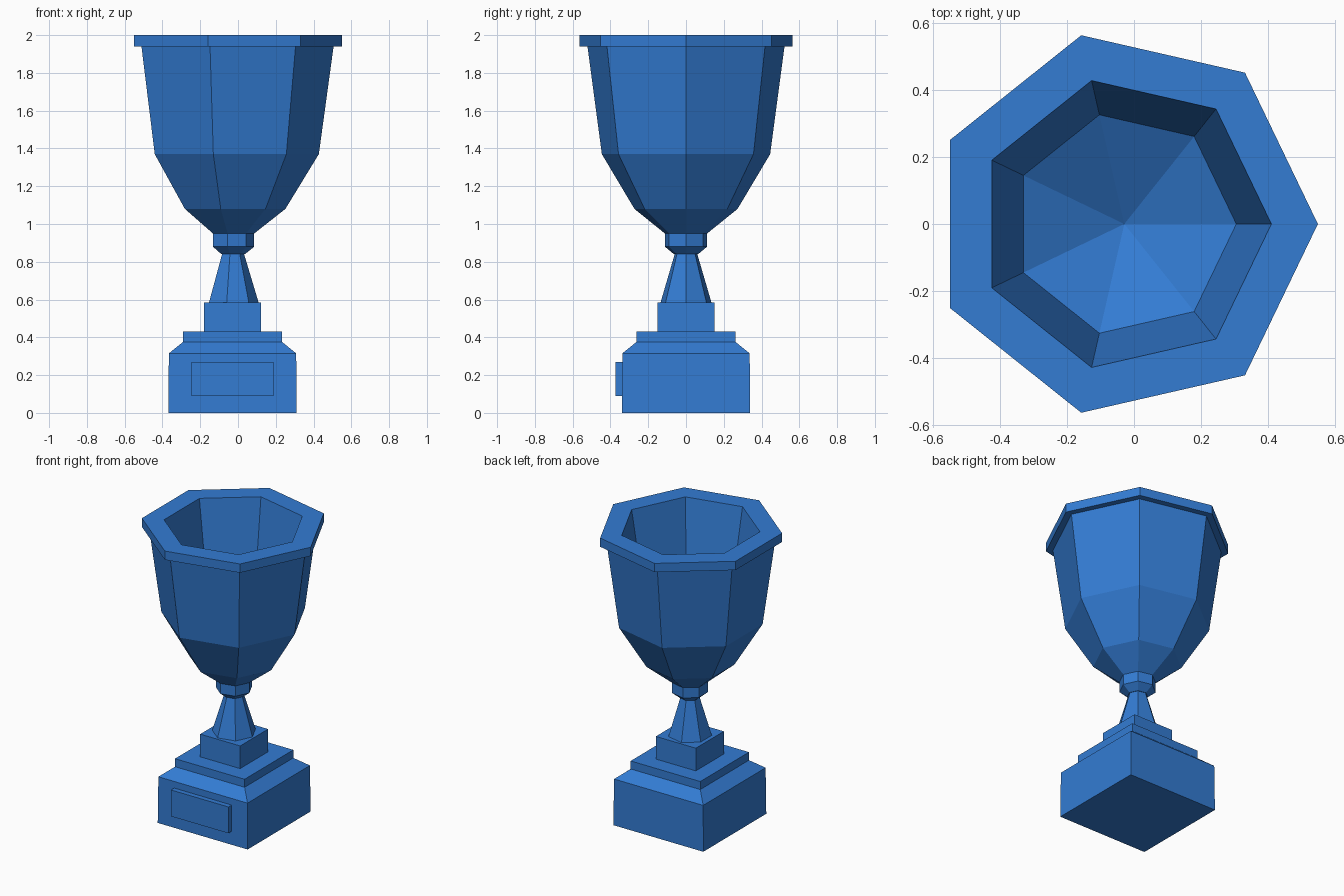
import bpy, bmesh, math

cube = bpy.data.objects.get("Cube")
if cube:
    bpy.data.objects.remove(cube)

AXIS_X = -0.029  # the seven-sided cup is centred slightly off the bounding box

blue = bpy.data.materials.new("trophy_blue")
blue.use_nodes = True
colour = (0.033, 0.2, 0.65, 1)
blue.diffuse_color = colour
blue.node_tree.nodes["Principled BSDF"].inputs["Base Color"].default_value = colour


def lathe(name, profile, sides, turn=0.0):
    """Sweep (radius, z) points around the axis; end rings are capped, zero radius is a tip."""
    bm = bmesh.new()
    rings = []
    for r, z in profile:
        if r == 0:
            rings.append([bm.verts.new((0, 0, z))] * sides)
            continue
        angles = [turn + math.tau * i / sides for i in range(sides)]
        rings.append([bm.verts.new((r * math.cos(a), r * math.sin(a), z)) for a in angles])
    for low, high in zip(rings, rings[1:]):
        for i in range(sides):
            j = (i + 1) % sides
            corners = [low[i], low[j], high[j], high[i]]
            bm.faces.new(list(dict.fromkeys(corners)))
    for ring in (rings[0], rings[-1]):
        if len(set(ring)) == sides:
            bm.faces.new(ring)
    bmesh.ops.recalc_face_normals(bm, faces=bm.faces)
    return finish(name, bm, (AXIS_X, 0, 0))


def finish(name, bm, location):
    mesh = bpy.data.meshes.new(name)
    bm.to_mesh(mesh)
    bm.free()
    mesh.materials.append(blue)
    obj = bpy.data.objects.new(name, mesh)
    obj.location = location
    bpy.context.collection.objects.link(obj)
    return obj


def square(name, steps):
    """Stepped square block from (half width, z) pairs."""
    root = math.sqrt(2)
    return lathe(name, [(h * root, z) for h, z in steps], 4, math.pi / 4)


# Cup: knob, outer bowl, rim, inner wall and sunken floor
lathe("cup", [
    (0.065, 0.84), (0.115, 0.88), (0.115, 0.95), (0.28, 1.08),
    (0.457, 1.37), (0.535, 1.94), (0.579, 1.94), (0.579, 2.0),
    (0.44, 2.0), (0.335, 1.37), (0, 1.19)], 7)

# Flared stem
lathe("stem", [(0.138, 0.585), (0.06, 0.845)], 7)

# Square pedestal
square("pedestal_block", [(0.151, 0.43), (0.151, 0.585)])
square("base", [(0.34, 0), (0.337, 0.315), (0.263, 0.375), (0.263, 0.43)])

# Blank plaque on the front
bm = bmesh.new()
bmesh.ops.create_cube(bm, size=1)
bmesh.ops.scale(bm, vec=(0.435, 0.05, 0.18), verts=bm.verts)
finish("front_plaque", bm, (AXIS_X, -0.347, 0.18))
